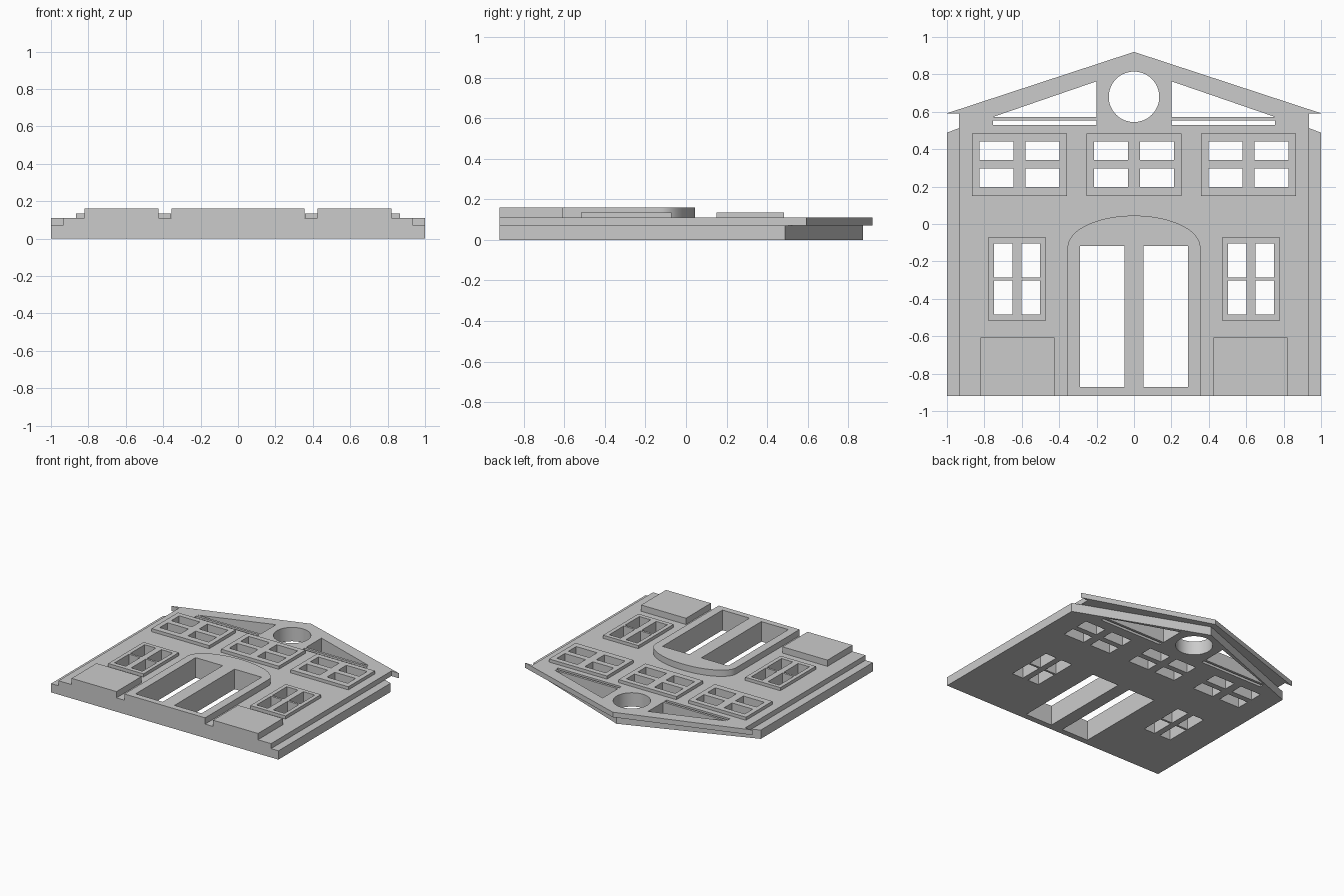
import bpy, bmesh, math

cube = bpy.data.objects.get("Cube")
if cube:
    bpy.data.objects.remove(cube)

grey = bpy.data.materials.new("plain_grey")
grey.use_nodes = True
colour = (0.6, 0.6, 0.6, 1)
grey.diffuse_color = colour
grey.node_tree.nodes["Principled BSDF"].inputs["Base Color"].default_value = colour

BACK, WALL, FACE = 0.0, 0.07, 0.11        # layer heights
FRAME_TOP, BLOCK_TOP = 0.135, 0.16


def rect(x0, x1, y0, y1):
    return [(x0, y0), (x1, y0), (x1, y1), (x0, y1)]


def arc(cx, cy, rx, ry, start, end, n):
    angles = [start + (end - start) * i / n for i in range(n + 1)]
    return [(cx + rx * math.cos(a), cy + ry * math.sin(a)) for a in angles]


def mirror(loop):
    return [(-x, y) for x, y in loop]


def symmetric(half):
    """Closes an outline given by its right half, bottom to top."""
    return half + mirror(half)[::-1][1:]


def plate(name, z0, z1, outline, holes=()):
    """Extrudes a flat outline with holes from z0 to z1."""
    curve = bpy.data.curves.new(name, "CURVE")
    curve.dimensions = "2D"
    curve.fill_mode = "BOTH"
    curve.extrude = (z1 - z0) / 2
    for loop in [outline, *holes]:
        spline = curve.splines.new("POLY")
        spline.points.add(len(loop) - 1)
        for point, (x, y) in zip(spline.points, loop):
            point.co = (x, y, 0, 1)
        spline.use_cyclic_u = True
    obj = bpy.data.objects.new(name, curve)
    bpy.context.collection.objects.link(obj)
    bpy.ops.object.select_all(action="DESELECT")
    obj.select_set(True)
    bpy.context.view_layer.objects.active = obj
    bpy.ops.object.convert(target="MESH")
    obj = bpy.context.object
    obj.name = name
    bm = bmesh.new()
    bm.from_mesh(obj.data)
    bmesh.ops.remove_doubles(bm, verts=bm.verts, dist=1e-5)
    bmesh.ops.recalc_face_normals(bm, faces=bm.faces)
    bmesh.ops.translate(bm, verts=bm.verts, vec=(0, 0, (z0 + z1) / 2))
    bm.to_mesh(obj.data)
    bm.free()
    obj.data.materials.clear()
    obj.data.materials.append(grey)
    bpy.ops.object.shade_smooth_by_angle(angle=math.radians(30))
    return obj


def panes(cx, inner, outer, rows):
    """Two columns of panes either side of cx."""
    return [rect(cx + a, cx + b, y0, y1) for y0, y1 in rows
            for a, b in ((-outer, -inner), (inner, outer))]


# Windows: name, centre, frame half width, frame y range, panes
upper_rows = [(0.198, 0.297), (0.342, 0.442)]
lower_rows = [(-0.483, -0.302), (-0.285, -0.104)]
windows = []
for side, cx in (("right", -0.612), ("middle", 0), ("left", 0.612)):
    windows.append((f"upper_window_frame_{side}", cx, 0.254, (0.15, 0.483),
                    panes(cx, 0.032, 0.215, upper_rows)))
for side, cx in (("right", -0.625), ("left", 0.625)):
    windows.append((f"lower_window_frame_{side}", cx, 0.155, (-0.517, -0.072),
                    panes(cx, 0.024, 0.123, lower_rows)))

# Openings through the whole wall
door_panes = panes(0, 0.052, 0.29, [(-0.872, -0.118)])
round_window = arc(0, 0.68, 0.135, 0.135, 0, math.tau, 64)[:-1]
gable_hole = [(0.2, 0.572), (0.755, 0.572), (0.2, 0.763)]
gable_slot = rect(0.2, 0.755, 0.528, 0.553)
openings = door_panes + [round_window, gable_hole, mirror(gable_hole),
                         gable_slot, mirror(gable_slot)]
for window in windows:
    openings += window[4]

# Backing slab and the raised wall with its overhanging roof edge
plate("backing_slab", BACK, WALL,
      symmetric([(1, -0.92), (1, 0.488), (0, 0.873)]), openings)
plate("wall_and_roof_edge", WALL, FACE,
      symmetric([(0.935, -0.92), (0.935, 0.592), (1, 0.592), (0, 0.92)]), openings)

# Window frames
for name, cx, half, (y0, y1), glass in windows:
    plate(name, FACE, FRAME_TOP, rect(cx - half, cx + half, y0, y1), glass)

# Arched door surround
arch = arc(0, -0.125, 0.355, 0.17, 0, math.pi, 48)
plate("door_surround", FACE, BLOCK_TOP,
      [(-0.355, -0.92), (0.355, -0.92)] + arch, door_panes)

# Blocks beside the door
plinth = rect(0.425, 0.82, -0.92, -0.607)
plate("plinth_left", FACE, BLOCK_TOP, plinth)
plate("plinth_right", FACE, BLOCK_TOP, mirror(plinth))
